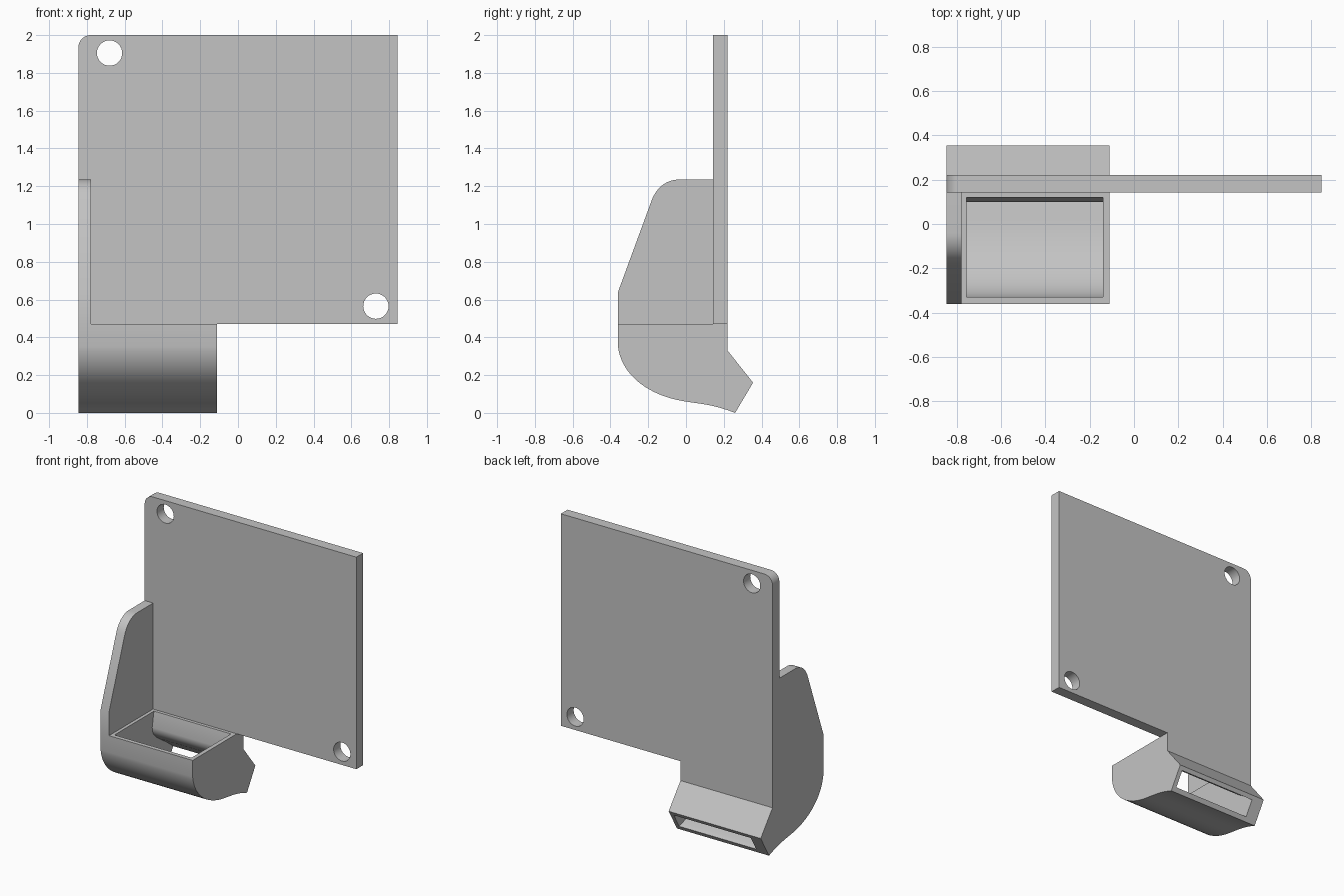
import bpy
import math
from mathutils import Vector
from mathutils.geometry import interpolate_bezier

cube = bpy.data.objects.get("Cube")
if cube:
    bpy.data.objects.remove(cube, do_unlink=True)

grey = bpy.data.materials.new("plain grey")
grey.use_nodes = True
grey.diffuse_color = (0.55, 0.55, 0.55, 1)
grey.node_tree.nodes["Principled BSDF"].inputs["Base Color"].default_value = (0.55, 0.55, 0.55, 1)


def curve(a, b, c, d, steps=16):
    """Points of a cubic curve in a 2D profile."""
    pts = interpolate_bezier(*(Vector((*p, 0)) for p in (a, b, c, d)), steps)
    return [(p.x, p.y) for p in pts]


def arc(cx, cy, r, start, end, steps=10):
    angles = (math.radians(start + (end - start) * i / steps) for i in range(steps + 1))
    return [(cx + r * math.cos(t), cy + r * math.sin(t)) for t in angles]


def prism(name, profile, axis, low, high):
    """Extrude a profile along x (profile in yz) or along y (profile in xz)."""
    def place(p, depth):
        return (depth, p[0], p[1]) if axis == "x" else (p[0], depth, p[1])
    n = len(profile)
    verts = [place(p, low) for p in profile] + [place(p, high) for p in profile]
    faces = [tuple(range(n)), tuple(range(2 * n - 1, n - 1, -1))]
    faces += [((i + 1) % n, i, n + i, n + (i + 1) % n) for i in range(n)]
    mesh = bpy.data.meshes.new(name)
    mesh.from_pydata(verts, [], faces)
    mesh.materials.append(grey)
    obj = bpy.data.objects.new(name, mesh)
    bpy.context.collection.objects.link(obj)
    # Make the normals point outward
    bpy.context.view_layer.objects.active = obj
    bpy.ops.object.select_all(action="DESELECT")
    obj.select_set(True)
    bpy.ops.object.mode_set(mode="EDIT")
    bpy.ops.mesh.select_all(action="SELECT")
    bpy.ops.mesh.normals_make_consistent(inside=False)
    bpy.ops.object.mode_set(mode="OBJECT")
    return obj


def cut(obj, cutter):
    cutter.hide_render = True
    mod = obj.modifiers.new("cut", "BOOLEAN")
    mod.operation = "DIFFERENCE"
    mod.solver = "EXACT"
    mod.object = cutter
    bpy.context.view_layer.objects.active = obj
    bpy.ops.object.modifier_apply(modifier=mod.name)
    bpy.data.objects.remove(cutter, do_unlink=True)


LEFT, RIGHT = -0.845, 0.845
BACK, RIM = 0.22, 0.47

# Mounting plate with one rounded corner and two screw holes
r = 0.065
outline = [(LEFT, RIM), (RIGHT, RIM), (RIGHT, 2)] + arc(LEFT + r, 2 - r, r, 90, 180)
plate = prism("mounting_plate", outline, "y", 0.143, BACK)
for x, z in ((-0.68, 1.905), (0.73, 0.565)):
    cut(plate, prism("hole_cutter", arc(x, z, 0.067, 0, 348.75, 31), "y", 0, 0.4))

# Side bracket between duct and plate
side = [(0.143, RIM), (0.143, 1.235)]
side += curve((-0.04, 1.235), (-0.1, 1.235), (-0.155, 1.195), (-0.18, 1.13), 12)
side += [(-0.36, 0.64), (-0.36, RIM)]
bracket = prism("side_bracket", side, "x", LEFT, -0.778)

# Air duct body with curved belly and angled nozzle
belly = curve((-0.36, 0.35), (-0.34, 0.2), (-0.2, 0.09), (0, 0.06), 20)
belly += curve((0, 0.06), (0.1, 0.045), (0.15, 0.042), (0.26, 0), 10)[1:]
body = [(BACK, RIM), (-0.36, RIM)] + belly + [(0.355, 0.16), (BACK, 0.33)]
duct = prism("air_duct", body, "x", LEFT, -0.11)

# Hollow channel from the top inlet to the nozzle slot
channel = [(0.12, 0.52), (-0.33, 0.52)]
channel += curve((-0.33, 0.35), (-0.31, 0.22), (-0.18, 0.12), (0, 0.09), 20)
channel += curve((0, 0.09), (0.1, 0.075), (0.16, 0.07), (0.276, 0.031), 10)[1:]
channel += [(0.318, 0.006), (0.381, 0.109)]
channel += curve((0.339, 0.134), (0.2, 0.25), (0.1, 0.27), (0.1, 0.36), 16)
channel += [(0.12, RIM)]
cut(duct, prism("channel_cutter", channel, "x", -0.755, -0.14))

# Smooth curves, sharp corners
bpy.ops.object.select_all(action="DESELECT")
for obj in (plate, bracket, duct):
    obj.select_set(True)
bpy.context.view_layer.objects.active = plate
bpy.ops.object.shade_smooth_by_angle(angle=math.radians(25))
